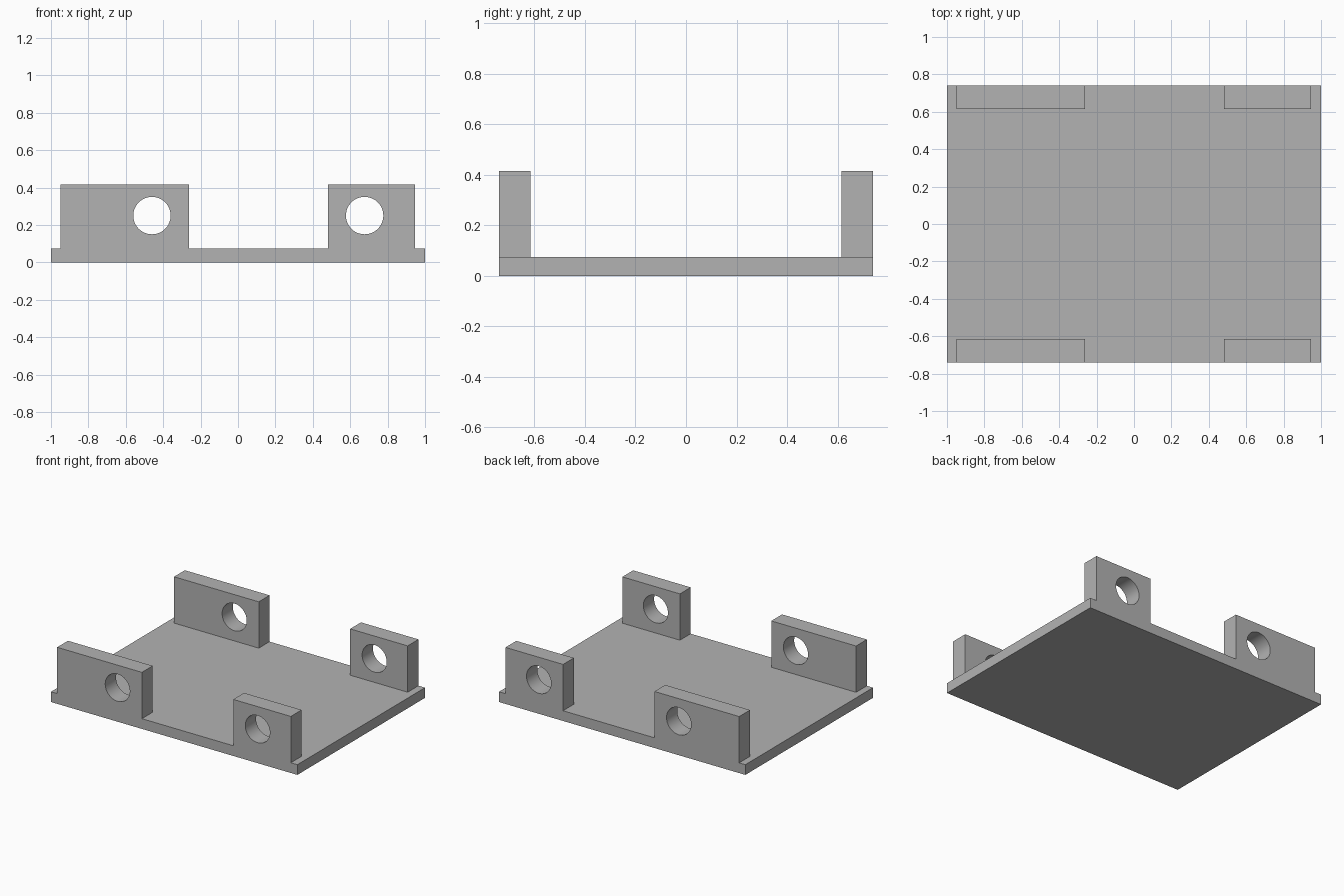
import bpy
import math
from mathutils import Matrix

cube = bpy.data.objects.get("Cube")
if cube:
    bpy.data.objects.remove(cube, do_unlink=True)

grey = bpy.data.materials.new("plain grey")
grey.use_nodes = True
grey.diffuse_color = (0.45, 0.45, 0.45, 1)
grey.node_tree.nodes["Principled BSDF"].inputs["Base Color"].default_value = grey.diffuse_color

HALF_DEPTH = 0.74
BASE_TOP = 0.075
LUG_TOP = 0.415
LUG_DEPTH = 0.125
HOLE_Z, HOLE_RADIUS = 0.25, 0.1


def box(name, low, high):
    """Add a box between two opposite corners."""
    size = [h - l for l, h in zip(low, high)]
    centre = [(h + l) / 2 for l, h in zip(low, high)]
    bpy.ops.mesh.primitive_cube_add(size=1)
    obj = bpy.context.object
    obj.name = name
    obj.data.transform(Matrix.Translation(centre) @ Matrix.Diagonal((*size, 1)))
    obj.data.materials.append(grey)
    return obj


def drill(obj, x, y):
    """Cut a round hole through the object along y."""
    bpy.ops.mesh.primitive_cylinder_add(vertices=48, radius=HOLE_RADIUS, depth=0.4,
                                        location=(x, y, HOLE_Z),
                                        rotation=(math.pi / 2, 0, 0))
    cutter = bpy.context.object
    cutter.hide_render = True
    cutter.data.materials.append(grey)
    mod = obj.modifiers.new("hole", "BOOLEAN")
    mod.operation = "DIFFERENCE"
    mod.solver = "EXACT"
    mod.object = cutter
    bpy.ops.object.select_all(action="DESELECT")
    bpy.context.view_layer.objects.active = obj
    obj.select_set(True)
    bpy.ops.object.modifier_apply(modifier=mod.name)
    bpy.data.objects.remove(cutter, do_unlink=True)
    bpy.ops.object.shade_smooth_by_angle(angle=math.radians(30))


# Flat base plate
box("base_plate", (-1, -HALF_DEPTH, 0), (1, HALF_DEPTH, BASE_TOP))

# Wide and narrow drilled lugs, repeated along the front and back edges
lugs = {"wide_lug": (-0.95, -0.262, -0.46), "narrow_lug": (0.48, 0.947, 0.677)}
for side, sign in (("front", -1), ("back", 1)):
    y_low, y_high = sorted((sign * HALF_DEPTH, sign * (HALF_DEPTH - LUG_DEPTH)))
    for name, (left, right, hole_x) in lugs.items():
        lug = box(f"{side}_{name}", (left, y_low, BASE_TOP), (right, y_high, LUG_TOP))
        drill(lug, hole_x, (y_low + y_high) / 2)
